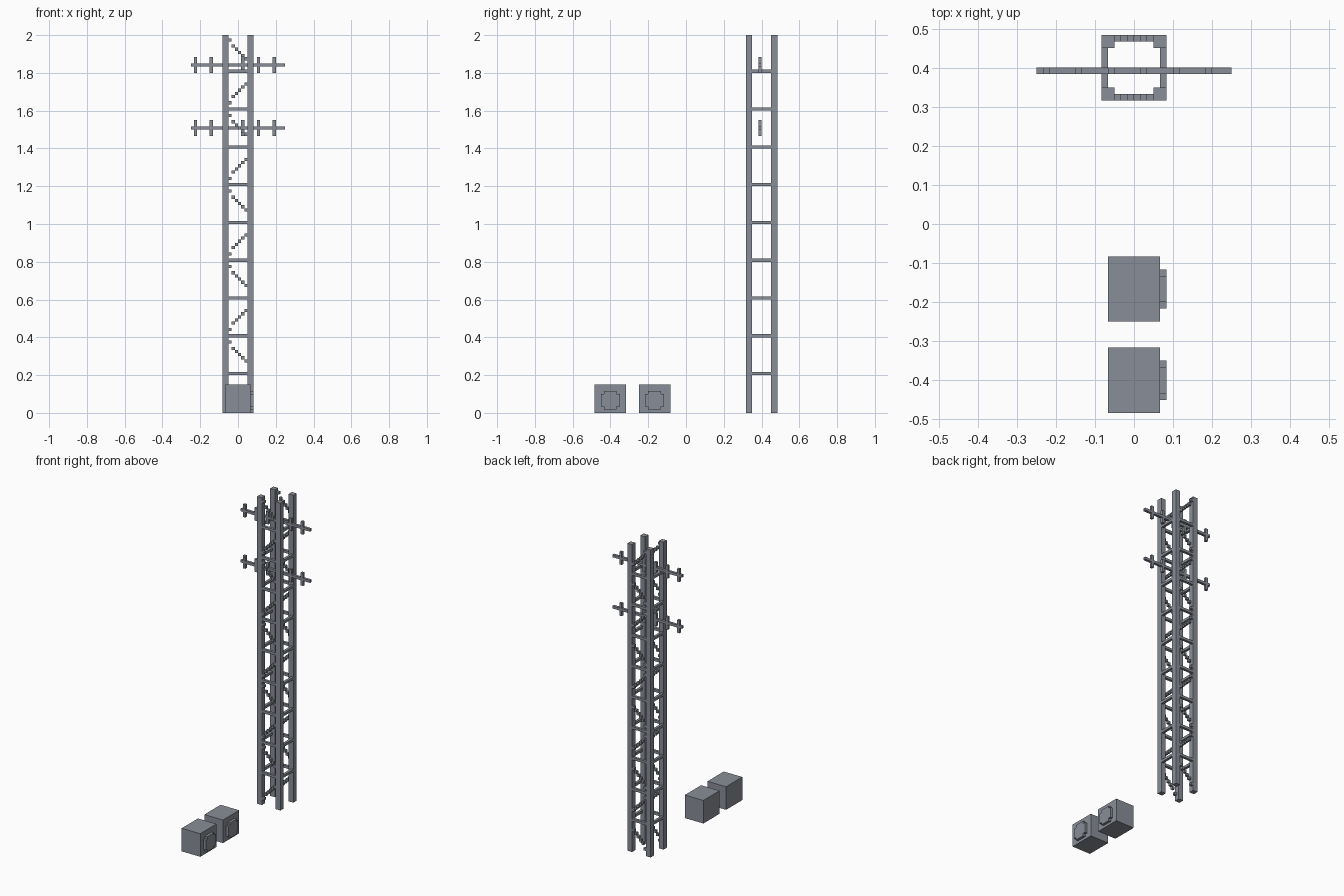
import bpy
import bmesh

U = 1 / 60  # size of one grid cell

cube = bpy.data.objects.get("Cube")
if cube:
    bpy.data.objects.remove(cube, do_unlink=True)

steel = bpy.data.materials.new("grey steel")
steel.use_nodes = True
grey = (0.25, 0.27, 0.31, 1)
steel.diffuse_color = grey
steel.node_tree.nodes["Principled BSDF"].inputs["Base Color"].default_value = grey


def add_block(bm, lo, hi):
    """Box between two corners given in grid cells."""
    verts = bmesh.ops.create_cube(bm, size=1)["verts"]
    for v in verts:
        for i in range(3):
            v.co[i] = (hi[i] if v.co[i] > 0 else lo[i]) * U


def finish(name, bm):
    bmesh.ops.recalc_face_normals(bm, faces=bm.faces)
    mesh = bpy.data.meshes.new(name)
    bm.to_mesh(mesh)
    bm.free()
    mesh.materials.append(steel)
    obj = bpy.data.objects.new(name, mesh)
    bpy.context.scene.collection.objects.link(obj)
    return obj


def build(name, blocks):
    bm = bmesh.new()
    for lo, hi in blocks:
        add_block(bm, lo, hi)
    return finish(name, bm)


# Tower legs
for side, x in (("right", -5), ("left", 3)):
    for end, y in (("front", 19), ("back", 27)):
        build(f"{end}_{side}_leg", [((x, y, 0), (x + 2, y + 2, 120))])

# Horizontal rails around the tower
for n in range(1, 10):
    z = 12 * n
    rails = [((-3, y, z), (3, y + 1, z + 1)) for y in (19, 28)]
    rails += [((x, 21, z), (x + 1, 27, z + 1)) for x in (-5, 4)]
    build(f"rail_ring_{n}", rails)

# Stepped diagonal braces, zigzagging up the front and back
for end, y in (("front", 19), ("back", 28)):
    for bay in range(10):
        steps = []
        for x, rise in zip(range(-3, 3), (2, 4, 5, 6, 7, 8)):
            z = 12 * bay + (12 - rise if bay % 2 else rise)
            steps.append(((x, y, z), (x + 1, y + 1, z + 1)))
        build(f"{end}_brace_{bay}", steps)

# Cross arms with upright insulators
for level, z in (("lower", 90), ("upper", 110)):
    build(f"{level}_cross_arm", [((-15, 23, z), (15, 24, z + 1))])
    pins = []
    for x in range(-14, 12, 5):
        pins.append(((x, 23, z - 2), (x + 1, 24, z)))
        pins.append(((x, 23, z + 1), (x + 1, 24, z + 3)))
    build(f"{level}_insulators", pins)

# Ground cabinets, each with a raised round cover on the left side
for name, y in (("front", -29), ("back", -15)):
    build(f"{name}_cabinet", [((-4, y, 0), (4, y + 10, 9))])
    bm = bmesh.new()
    quarter = [(3, 2), (2, 2), (2, 3)]
    outline = []
    for turn in range(4):
        outline += quarter
        quarter = [(-b, a) for a, b in quarter]
    verts = [bm.verts.new((4 * U, (y + 5 + a) * U, (4 + b) * U)) for a, b in outline]
    face = bm.faces.new(verts)
    new = bmesh.ops.extrude_face_region(bm, geom=[face])["geom"]
    moved = [g for g in new if isinstance(g, bmesh.types.BMVert)]
    bmesh.ops.translate(bm, vec=(U, 0, 0), verts=moved)
    finish(f"{name}_cabinet_cover", bm)
